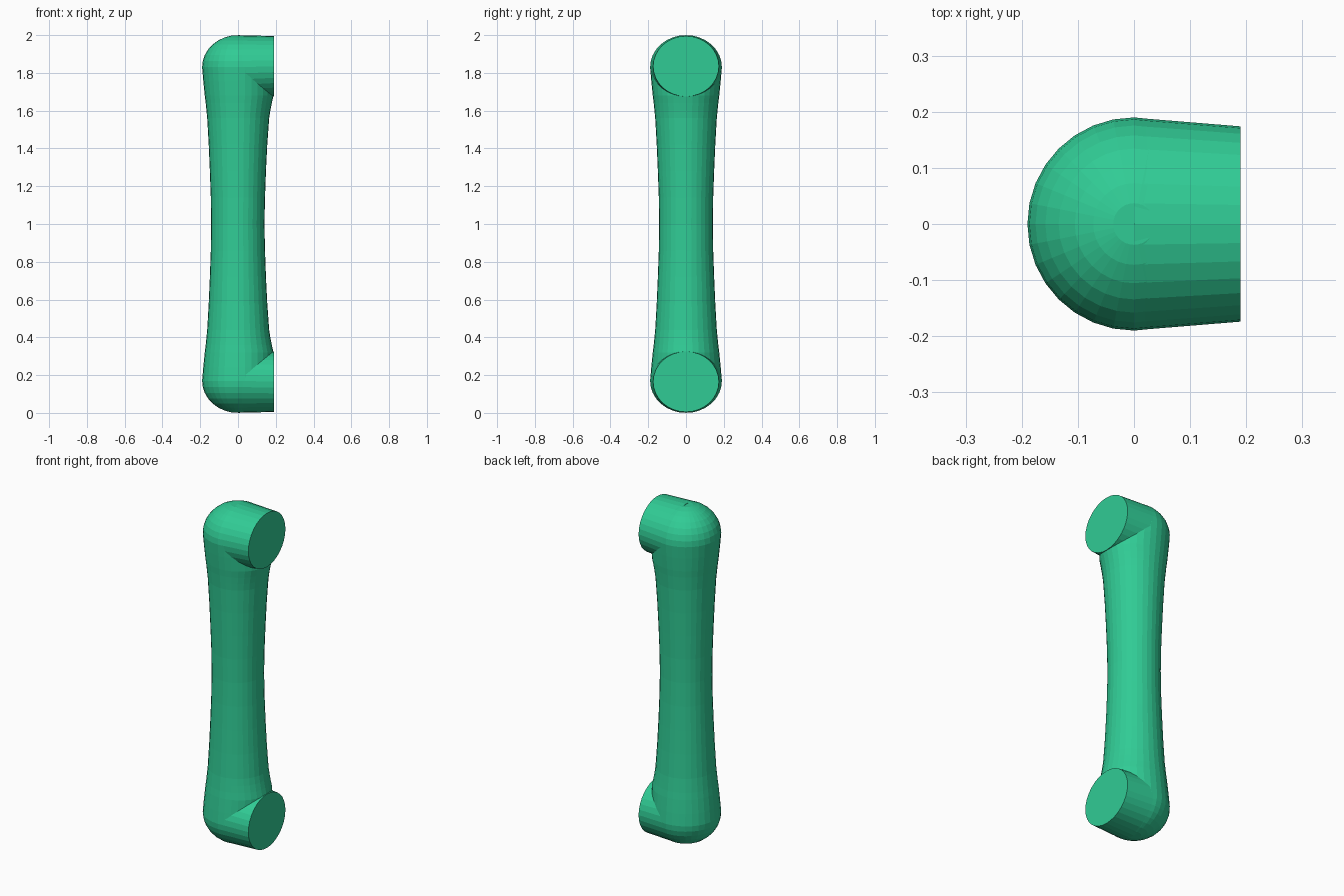
import bpy, bmesh
from math import sin, cos, pi

if "Cube" in bpy.data.objects:
    bpy.data.objects.remove(bpy.data.objects["Cube"])

SIDES = 32


def loft(name, rings, cap=True):
    """Skin equal-length rings of points and close both ends."""
    bm = bmesh.new()
    loops = [[bm.verts.new(p) for p in ring] for ring in rings]
    for a, b in zip(loops, loops[1:]):
        for i in range(SIDES):
            j = (i + 1) % SIDES
            bm.faces.new((a[i], a[j], b[j], b[i]))
    bm.faces.new(loops[0][::-1])
    bm.faces.new(loops[-1])
    bmesh.ops.recalc_face_normals(bm, faces=bm.faces)
    mesh = bpy.data.meshes.new(name)
    bm.to_mesh(mesh)
    bm.free()
    obj = bpy.data.objects.new(name, mesh)
    bpy.context.collection.objects.link(obj)
    return obj


# Half profile of the grip: radius, height, radius towards the arms
BULB_R, BULB_Z = 0.19, 0.17
half = []
for k in range(1, 9):
    a = k / 8 * pi / 2
    r = BULB_R * sin(a)
    half.append((r, BULB_Z * (1 - cos(a)), min(r, 0.188)))
half += [(0.184, 0.24, 0.187), (0.176, 0.32, 0.188), (0.171, 0.36, 0.179),
         (0.167, 0.40, 0.171), (0.163, 0.44, 0.165), (0.155, 0.58, 0.155),
         (0.149, 0.72, 0.148), (0.144, 0.86, 0.143)]
profile = half + [(0.142, 1.0, 0.14)] + [(r, 2 - z, f) for r, z, f in reversed(half)]

# Waisted grip with rounded ends, flaring into the arms on +x
rings = []
for r, z, f in profile:
    ring = []
    for i in range(SIDES):
        t = 2 * pi * i / SIDES
        ring.append(((f if cos(t) > 0 else r) * cos(t), r * sin(t), z))
    rings.append(ring)
grip = loft("pull_handle", rings)


# Short tapered mounting arm, flat at x = 0.19
def arm(name, flip):
    rings = []
    for x, zc, hw, hh in ((0, BULB_Z, 0.1895, 0.1695), (0.19, 0.165, 0.174, 0.16)):
        ring = []
        for i in range(SIDES):
            t = 2 * pi * i / SIDES
            z = zc - hh * cos(t)
            ring.append((x, hw * sin(t), 2 - z if flip else z))
        rings.append(ring)
    return loft(name, rings)


# Merge the arms into the grip
for part in (arm("lower_arm", False), arm("upper_arm", True)):
    mod = grip.modifiers.new("join", 'BOOLEAN')
    mod.operation = 'UNION'
    mod.solver = 'EXACT'
    mod.object = part
    bpy.context.view_layer.objects.active = grip
    bpy.ops.object.modifier_apply(modifier=mod.name)
    bpy.data.objects.remove(part)

# Green finish
mat = bpy.data.materials.new("green")
mat.diffuse_color = (0.03, 0.60, 0.30, 1)
mat.use_nodes = True
mat.node_tree.nodes["Principled BSDF"].inputs["Base Color"].default_value = mat.diffuse_color
grip.data.materials.clear()
grip.data.materials.append(mat)
